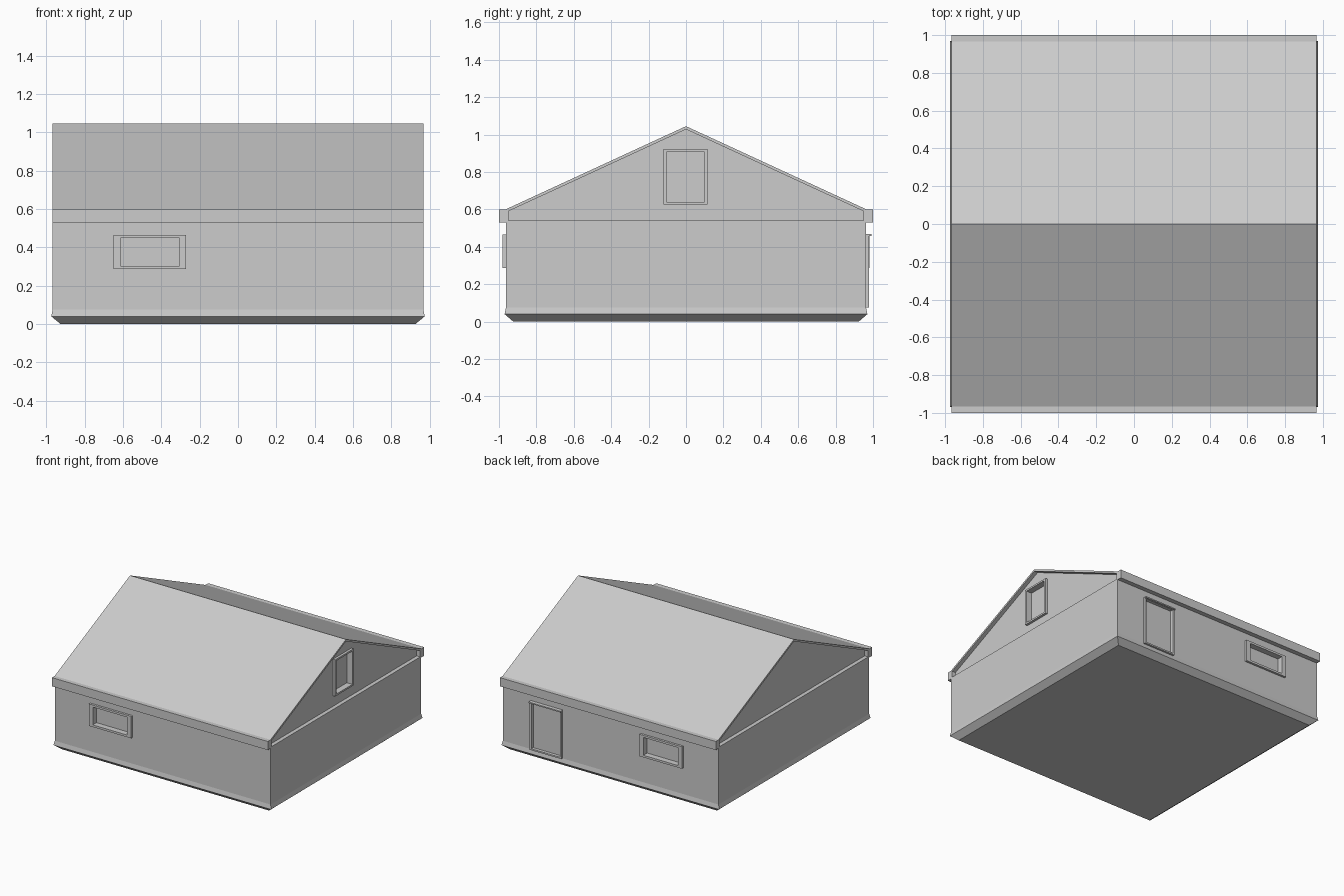
import bpy
import bmesh
from math import radians
from mathutils import Matrix, Vector

default_cube = bpy.data.objects.get("Cube")
if default_cube:
    bpy.data.objects.remove(default_cube, do_unlink=True)

# One plain grey for the whole house
GREY = (0.604, 0.604, 0.604, 1.0)
grey = bpy.data.materials.new("plain grey")
grey.use_nodes = True
grey.diffuse_color = GREY
grey.node_tree.nodes["Principled BSDF"].inputs["Base Color"].default_value = GREY

# Main sizes
WALL_X, WALL_Y, GABLE_X = 0.967, 0.963, 0.935
WALL_TOP, EAVE, RIDGE = 0.54, 0.6, 1.045


def loft(name, rings, turn=0):
    """Join matching rings of points into a closed solid."""
    bm = bmesh.new()
    loops = [[bm.verts.new(p) for p in ring] for ring in rings]
    n = len(loops[0])
    for a, b in zip(loops, loops[1:]):
        for i in range(n):
            j = (i + 1) % n
            bm.faces.new((a[i], a[j], b[j], b[i]))
    bm.faces.new(loops[0])
    bm.faces.new(loops[-1])
    bm.transform(Matrix.Rotation(radians(turn), 4, "Z"))
    bmesh.ops.recalc_face_normals(bm, faces=bm.faces)
    mesh = bpy.data.meshes.new(name)
    bm.to_mesh(mesh)
    bm.free()
    mesh.materials.append(grey)
    obj = bpy.data.objects.new(name, mesh)
    bpy.context.collection.objects.link(obj)
    return obj


def floor_rect(x, y, z):
    return [(-x, -y, z), (x, -y, z), (x, y, z), (-x, y, z)]


def upright_rect(u0, u1, z0, z1, depth):
    return [(u0, -depth, z0), (u1, -depth, z0), (u1, -depth, z1), (u0, -depth, z1)]


def prism(name, profile, half_length):
    """Extrude a (y, z) profile along x."""
    return loft(name, [[(x, y, z) for y, z in profile]
                       for x in (-half_length, half_length)])


def cut(host, cutter):
    cutter.hide_render = True
    mod = host.modifiers.new("opening", "BOOLEAN")
    mod.object = cutter
    mod.solver = "EXACT"
    bpy.context.view_layer.objects.active = host
    bpy.ops.object.modifier_apply(modifier=mod.name)
    bpy.data.objects.remove(cutter, do_unlink=True)


def framed_opening(name, host, wall, turn, rect, border, out, recess):
    """Raised frame with a sunken panel, set into a hole in the host."""
    u0, u1, z0, z1 = rect
    bu, bz = border

    def inner(k):
        return (u0 + bu * k, u1 - bu * k, z0 + bz * k, z1 - bz * k)

    cut(host, loft("cutter", [upright_rect(*inner(0.5), wall + 0.05),
                              upright_rect(*inner(0.5), wall - recess - 0.01)], turn))
    loft(name, [upright_rect(*rect, wall - recess - 0.02),
                upright_rect(*rect, wall + out),
                upright_rect(*inner(1), wall + out),
                upright_rect(*inner(1), wall - recess)], turn)


# Foundation: tapered underside and sloped skirt
loft("foundation", [floor_rect(0.925, 0.923, 0), floor_rect(0.974, 0.97, 0.04),
                    floor_rect(WALL_X, WALL_Y, 0.075)])

# Walls
walls = loft("walls", [floor_rect(WALL_X, WALL_Y, 0.075),
                       floor_rect(WALL_X, WALL_Y, WALL_TOP)])

# Gable ends, set back from the roof edge
gable = prism("gable_ends", [(-0.95, WALL_TOP), (-0.95, 0.59), (0, 1.028),
                             (0.95, 0.59), (0.95, WALL_TOP)], GABLE_X)

# Roof shell with boxed eaves
half = [(-0.95, 0.59), (-0.95, WALL_TOP), (-WALL_Y, WALL_TOP), (-WALL_Y, 0.53),
        (-1, 0.53), (-1, EAVE), (-0.965, EAVE)]
mirrored = [(-y, z) for y, z in reversed(half)]
prism("roof", [(0, 1.028)] + half + [(0, RIDGE)] + mirrored, WALL_X)

# Windows on the front and back walls
for name, turn, u0, u1 in (("front_window", 0, -0.65, -0.27),
                           ("back_window", 180, 0.27, 0.65)):
    framed_opening(name, walls, WALL_Y, turn, (u0, u1, 0.287, 0.465),
                   (0.036, 0.017), 0.018, 0.03)

# Back door with a thin lintel
framed_opening("back_door", walls, WALL_Y, 180, (-0.715, -0.43, 0.075, 0.468),
               (0.015, 0.012), 0.016, 0.01)
loft("door_lintel", [upright_rect(-0.715, -0.43, 0.458, 0.468, WALL_Y),
                     upright_rect(-0.715, -0.43, 0.458, 0.468, 0.993)], 180)

# Attic window in the left gable
framed_opening("attic_window", gable, GABLE_X, 90, (-0.12, 0.115, 0.625, 0.922),
               (0.015, 0.014), 0.02, 0.03)
